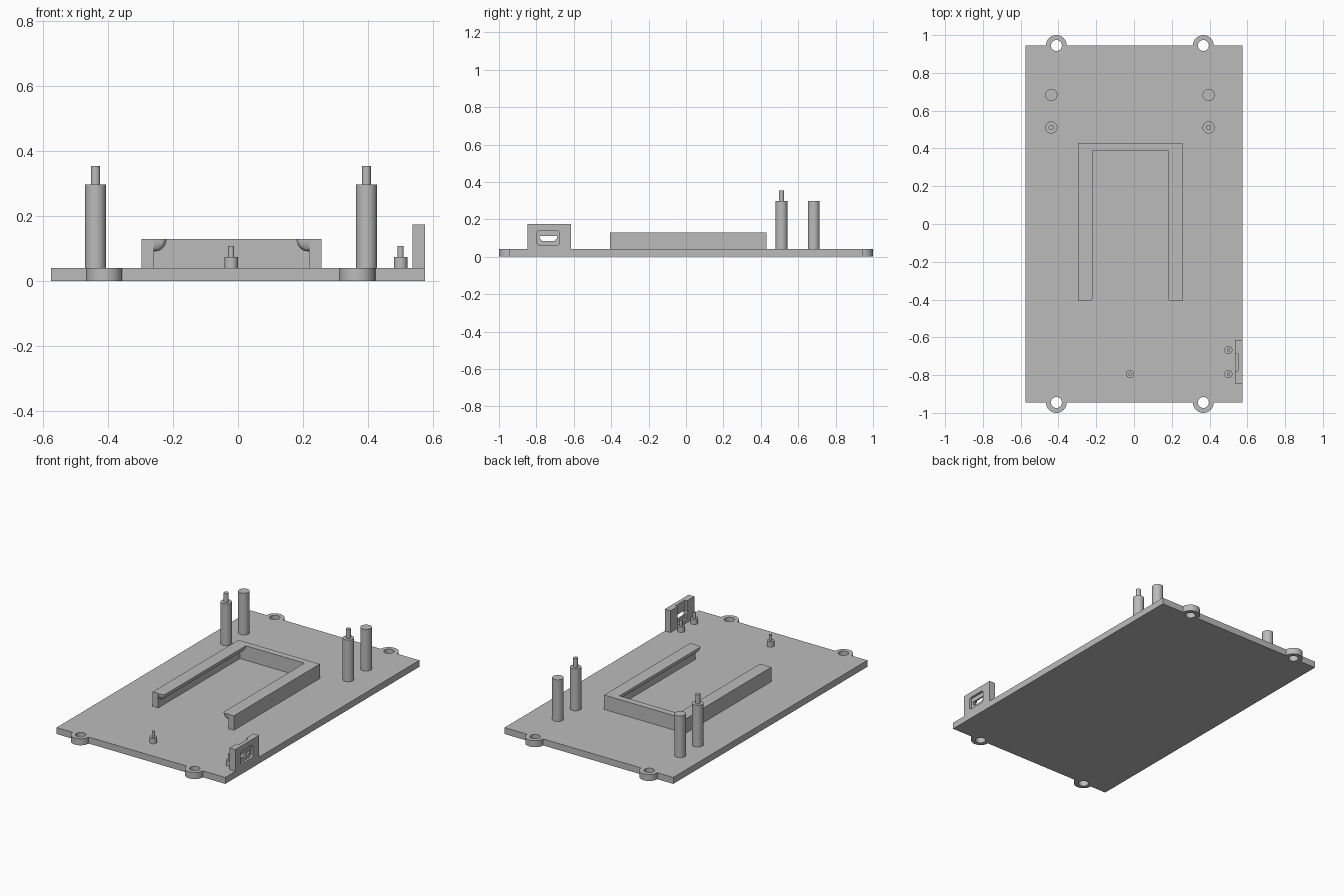
import bpy, bmesh, math
from mathutils import Vector

cube = bpy.data.objects.get("Cube")
if cube:
    bpy.data.objects.remove(cube)

grey = bpy.data.materials.new("plain_grey")
grey.use_nodes = True
grey.diffuse_color = (0.5, 0.5, 0.5, 1)
grey.node_tree.nodes["Principled BSDF"].inputs["Base Color"].default_value = (0.5, 0.5, 0.5, 1)

BASE = 0.04


def finish(name, bm):
    bmesh.ops.recalc_face_normals(bm, faces=bm.faces[:])
    mesh = bpy.data.meshes.new(name)
    bm.to_mesh(mesh)
    bm.free()
    mesh.materials.append(grey)
    obj = bpy.data.objects.new(name, mesh)
    bpy.context.collection.objects.link(obj)
    return obj


def loft(name, rings):
    """Skin closed rings of points and cap both ends."""
    bm = bmesh.new()
    loops = [[bm.verts.new(p) for p in ring] for ring in rings]
    for a, b in zip(loops, loops[1:]):
        for i in range(len(a)):
            j = (i + 1) % len(a)
            bm.faces.new((a[i], a[j], b[j], b[i]))
    bm.faces.new(loops[0])
    bm.faces.new(loops[-1])
    return finish(name, bm)


def prism_z(name, pts, z0, z1):
    return loft(name, [[(x, y, z) for x, y in pts] for z in (z0, z1)])


def prism_x(name, pts, x0, x1):
    return loft(name, [[(x, y, z) for y, z in pts] for x in (x0, x1)])


def rect(a0, a1, b0, b1):
    return [(a0, b0), (a1, b0), (a1, b1), (a0, b1)]


def round_rect(a0, a1, b0, b1, r):
    pts = []
    corners = ((a1 - r, b1 - r), (a0 + r, b1 - r), (a0 + r, b0 + r), (a1 - r, b0 + r))
    for k, (ca, cb) in enumerate(corners):
        for s in range(6):
            t = math.pi / 2 * (k + s / 5)
            pts.append((ca + r * math.cos(t), cb + r * math.sin(t)))
    return pts


def circle(x, y, r, n=40):
    return [(x + r * math.cos(math.tau * i / n), y + r * math.sin(math.tau * i / n)) for i in range(n)]


def combine(obj, tool, operation):
    mod = obj.modifiers.new("join", "BOOLEAN")
    mod.operation, mod.solver, mod.object = operation, "EXACT", tool
    deps = bpy.context.evaluated_depsgraph_get()
    mesh = bpy.data.meshes.new_from_object(obj.evaluated_get(deps))
    obj.modifiers.clear()
    obj.data = mesh
    bpy.data.objects.remove(tool)


def smooth(obj):
    bpy.ops.object.select_all(action="DESELECT")
    obj.select_set(True)
    bpy.context.view_layer.objects.active = obj
    bpy.ops.object.shade_smooth_by_angle(angle=math.radians(30))


# Base plate with four screw ears
plate = prism_z("base_plate", rect(-0.575, 0.575, -0.945, 0.945), 0, BASE)
ears = [(x, y) for x in (-0.411, 0.367) for y in (-0.945, 0.945)]
for x, y in ears:
    combine(plate, prism_z("ear", circle(x, y, 0.055), 0, BASE), "UNION")
for x, y in ears:
    combine(plate, prism_z("ear_hole", circle(x, y, 0.029), -0.1, 0.1), "DIFFERENCE")
smooth(plate)


# Round posts, some with a thin locating pin on top
def post(name, x, y, r, top, pin_r=0, pin_top=0):
    steps = [(r, BASE - 0.005), (r, top)]
    if pin_r:
        steps += [(pin_r, top), (pin_r, pin_top)]
    smooth(loft(name, [[(a, b, z) for a, b in circle(x, y, rad)] for rad, z in steps]))


for side, x in (("right", -0.438), ("left", 0.395)):
    post(side + "_back_post", x, 0.683, 0.032, 0.297)
    post(side + "_pin_post", x, 0.511, 0.032, 0.297, 0.014, 0.353)
for i, (x, y) in enumerate(((-0.021, -0.794), (0.5, -0.794), (0.5, -0.667))):
    post("board_peg_%d" % (i + 1), x, y, 0.021, 0.073, 0.009, 0.108)

# U-shaped holder walls
MID, HALF, WALL, LIP = -0.02, 0.277, 0.038, 0.077
FRONT, BACK, TOP = -0.407, 0.43, 0.129
outer, inner = HALF, HALF - WALL
outline = [(-outer, FRONT), (-inner, FRONT), (-inner, BACK - 0.04), (inner, BACK - 0.04),
           (inner, FRONT), (outer, FRONT), (outer, BACK), (-outer, BACK)]
prism_z("holder_wall", [(MID + x, y) for x, y in outline], BASE - 0.005, TOP)

# Rounded overhanging lips along the two arms
for name, s in (("right_lip", -1), ("left_lip", 1)):
    rings = []
    for k in range(9):
        t = math.pi / 2 * k / 8
        inset = 0.034 * (1 - math.cos(t))
        z = TOP - 0.038 * math.sin(t)
        edge, end, c = HALF - LIP + inset, FRONT + inset * 0.5, 0.015
        ring = [(inner + 0.005, BACK - 0.035), (edge, BACK - 0.035)]
        for j in range(6):
            a = math.pi / 2 * j / 5
            ring.append((edge + c * (1 - math.cos(a)), end + c * (1 - math.sin(a))))
        ring.append((inner + 0.005, end))
        rings.append([(MID + s * x, y, z) for x, y in ring])
    smooth(loft(name, rings))

# Connector wall with outer recess, inner slot and port opening
port = prism_x("connector_wall", rect(-0.847, -0.615, BASE - 0.005, 0.174), 0.536, 0.575)
combine(port, prism_x("recess", round_rect(-0.797, -0.676, 0.062, 0.139, 0.015), 0.561, 0.6), "DIFFERENCE")
combine(port, prism_x("slot", rect(-0.777, -0.685, 0.062, 0.2), 0.5, 0.551), "DIFFERENCE")
opening = [(-0.783, 0.112), (-0.69, 0.112), (-0.69, 0.098), (-0.707, 0.083),
           (-0.766, 0.083), (-0.783, 0.098)]
combine(port, prism_x("opening", opening, 0.5, 0.6), "DIFFERENCE")
smooth(port)
